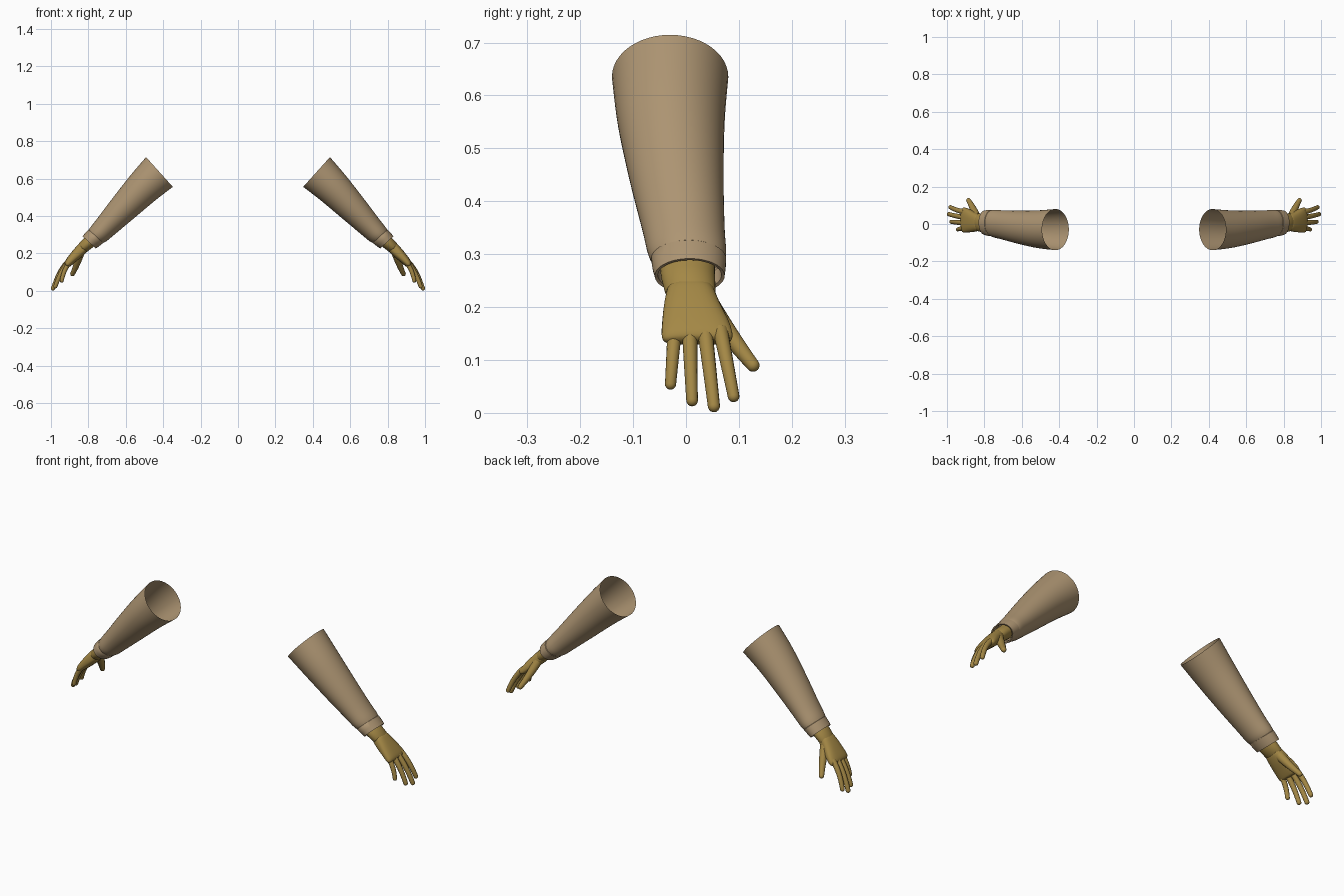
import bpy, bmesh, math
from mathutils import Vector

if "Cube" in bpy.data.objects:
    bpy.data.objects.remove(bpy.data.objects["Cube"])


def material(name, rgb):
    m = bpy.data.materials.new(name)
    m.diffuse_color = (*rgb, 1)
    m.use_nodes = True
    m.node_tree.nodes["Principled BSDF"].inputs["Base Color"].default_value = m.diffuse_color
    return m


TAN = material("tan cloth", (0.42, 0.30, 0.17))
OCHRE = material("ochre glove", (0.37, 0.245, 0.06))


def loft(name, rings, mat, sides=32, power=2.0, cap_start=False, cap_end=False):
    """Skin rings of (centre, half axis u, half axis v), mirrored to both arms."""
    bm = bmesh.new()
    loops = []
    for c, u, v in rings:
        loop = []
        for i in range(sides):
            a = 2 * math.pi * i / sides
            ca, sa = math.cos(a), math.sin(a)
            p = c + u * math.copysign(abs(ca) ** (2 / power), ca) \
                  + v * math.copysign(abs(sa) ** (2 / power), sa)
            loop.append(bm.verts.new(p))
        loops.append(loop)
    for a, b in zip(loops, loops[1:]):
        for i in range(sides):
            j = (i + 1) % sides
            bm.faces.new((a[i], a[j], b[j], b[i]))
    if cap_start:
        bm.faces.new(loops[0][::-1])
    if cap_end:
        bm.faces.new(loops[-1])
    # outward winding: rings run down the arm
    bm.normal_update()
    mid = rings[len(rings) // 2][0]
    score = sum((f.calc_center_median() - mid).dot(f.normal) for f in bm.faces
                if len(f.verts) == 4 and (f.calc_center_median() - mid).length < 0.15)
    if score < 0:
        bmesh.ops.reverse_faces(bm, faces=bm.faces[:])
    me = bpy.data.meshes.new(name)
    bm.to_mesh(me)
    bm.free()
    me.materials.append(mat)
    ob = bpy.data.objects.new(name, me)
    bpy.context.collection.objects.link(ob)
    bpy.ops.object.select_all(action='DESELECT')
    ob.select_set(True)
    bpy.context.view_layer.objects.active = ob
    bpy.ops.object.shade_smooth_by_angle(angle=math.radians(40))
    ob.modifiers.new("both arms", 'MIRROR').use_axis = (True, False, False)
    return ob


def arm_rings(rows):
    """Rows: x, y, z, half width in y, half thickness, tilt in degrees."""
    out = []
    for x, y, z, hy, ht, deg in rows:
        a = math.radians(deg)
        out.append((Vector((x, y, z)), Vector((0, hy, 0)),
                    Vector((math.cos(a), 0, math.sin(a))) * ht))
    return out


def smooth_rows(rows, steps=5):
    """Catmull-Rom interpolation between profile rows."""
    pts = [rows[0]] + rows + [rows[-1]]
    out = []
    for p0, p1, p2, p3 in zip(pts, pts[1:], pts[2:], pts[3:]):
        for s in range(steps):
            t = s / steps
            out.append(tuple(0.5 * (2 * b + (c - a) * t + (2 * a - 5 * b + 4 * c - d) * t * t
                                    + (3 * b - a - 3 * c + d) * t ** 3)
                             for a, b, c, d in zip(p0, p1, p2, p3)))
    return out + [rows[-1]]


def finger(name, base, bend, tip, r0, r1):
    """Tapered round-tipped digit along a quadratic curve."""
    a, b, c = Vector(base), Vector(bend), Vector(tip)
    c = c - (c - b).normalized() * r1
    rings = []

    def ring(p, d, r):
        u = Vector((0, 1, 0))
        u = (u - d * u.dot(d)).normalized()
        rings.append((p, u * r, d.cross(u) * r))

    for i in range(9):
        t = i / 8
        p = a * (1 - t) ** 2 + b * 2 * t * (1 - t) + c * t * t
        d = ((b - a) * (1 - t) + (c - b) * t).normalized()
        ring(p, d, r0 + (r1 - r0) * t)
    for i in range(1, 5):
        k = math.radians(21 * i)
        ring(c + d * r1 * math.sin(k), d, r1 * math.cos(k))
    loft(name, rings, OCHRE, sides=14, cap_start=True, cap_end=True)


# Sleeve: open tapered tube ending in a rounded shoulder
loft("sleeve", arm_rings(smooth_rows([
    (0.42, -0.030, 0.635, 0.110, 0.107, 48),
    (0.51, -0.028, 0.549, 0.101, 0.094, 46),
    (0.61, -0.018, 0.445, 0.089, 0.079, 44),
    (0.70, -0.005, 0.350, 0.078, 0.064, 42),
    (0.745, 0.002, 0.304, 0.074, 0.057, 42),
    (0.765, 0.005, 0.286, 0.067, 0.050, 42),
])), TAN, sides=48)

# Cuff: band with a folded-in lip
loft("cuff", arm_rings([
    (0.755, 0.004, 0.295, 0.066, 0.048, 42),
    (0.760, 0.005, 0.291, 0.071, 0.053, 42),
    (0.780, 0.006, 0.273, 0.069, 0.051, 43),
    (0.796, 0.007, 0.259, 0.066, 0.048, 43),
    (0.795, 0.007, 0.260, 0.060, 0.042, 43),
    (0.765, 0.005, 0.286, 0.060, 0.042, 43),
]), TAN, sides=48)

# Wrist: stub emerging from the cuff
loft("wrist", arm_rings([
    (0.750, 0.001, 0.300, 0.053, 0.036, 43),
    (0.800, 0.004, 0.256, 0.051, 0.034, 43),
    (0.829, 0.008, 0.230, 0.048, 0.031, 43),
    (0.834, 0.009, 0.226, 0.044, 0.027, 43),
]), OCHRE, cap_start=True, cap_end=True)

# Palm: widens and flattens towards the knuckles
loft("palm", arm_rings(smooth_rows([
    (0.826, 0.009, 0.233, 0.043, 0.027, 43),
    (0.834, 0.009, 0.225, 0.046, 0.030, 43),
    (0.858, 0.012, 0.200, 0.054, 0.029, 42),
    (0.886, 0.018, 0.171, 0.063, 0.025, 39),
    (0.906, 0.021, 0.149, 0.067, 0.021, 35),
    (0.914, 0.021, 0.138, 0.064, 0.016, 33),
    (0.917, 0.021, 0.134, 0.055, 0.008, 33),
], 4)), OCHRE, power=2.6, cap_start=True, cap_end=True)

# Fingers and thumb
finger("little_finger", (0.903, -0.022, 0.148), (0.932, -0.025, 0.110), (0.944, -0.030, 0.044), 0.0135, 0.0105)
finger("ring_finger", (0.906, 0.007, 0.152), (0.948, 0.008, 0.105), (0.980, 0.012, 0.013), 0.0145, 0.011)
finger("middle_finger", (0.908, 0.036, 0.154), (0.955, 0.042, 0.105), (0.993, 0.054, 0.002), 0.0145, 0.0115)
finger("index_finger", (0.908, 0.065, 0.156), (0.955, 0.074, 0.112), (0.985, 0.092, 0.021), 0.0145, 0.011)
finger("thumb", (0.843, 0.040, 0.205), (0.858, 0.082, 0.145), (0.889, 0.134, 0.081), 0.023, 0.0125)
